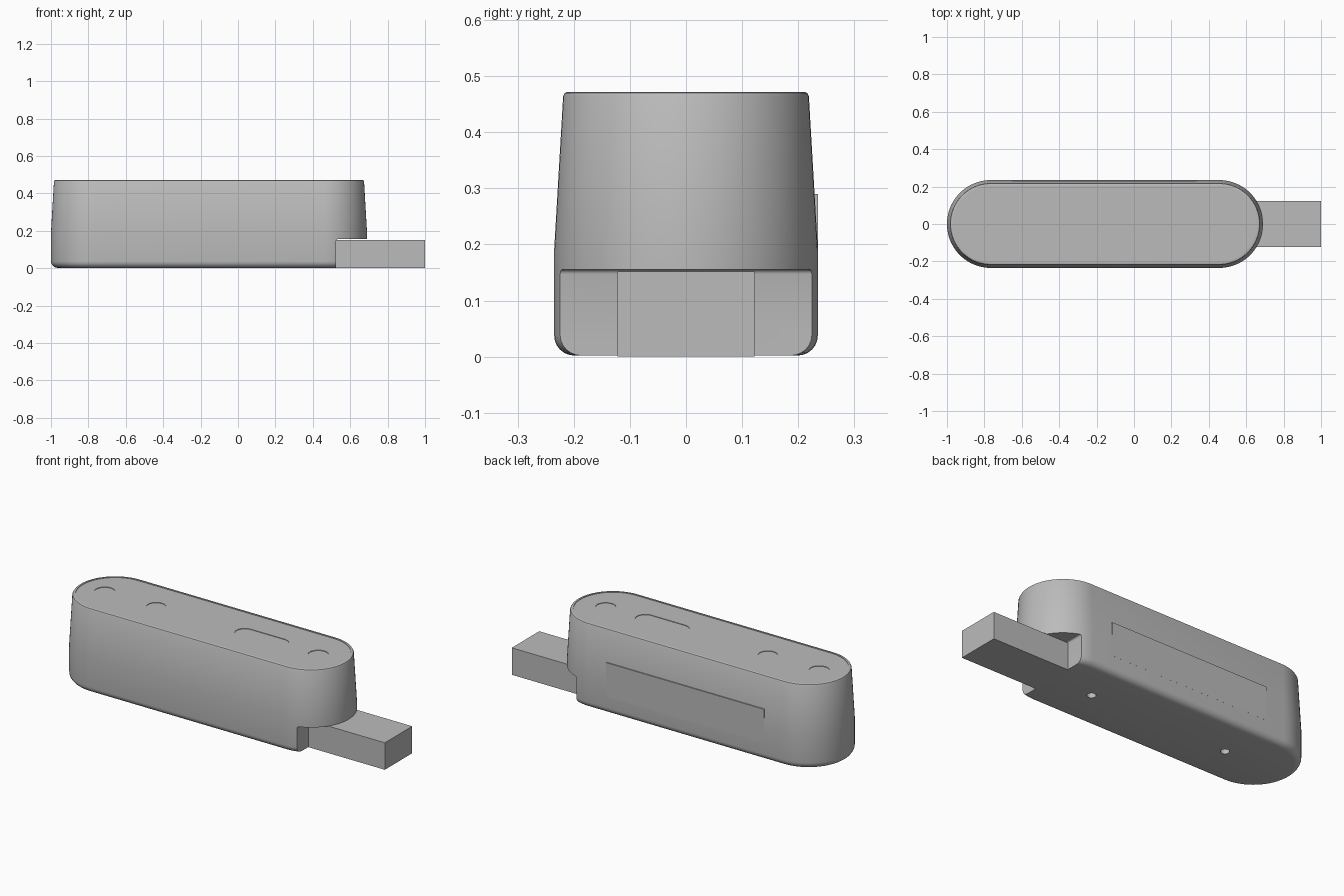
import bpy, bmesh
from math import sin, cos, pi, radians

cube = bpy.data.objects.get("Cube")
if cube:
    bpy.data.objects.remove(cube, do_unlink=True)

grey = bpy.data.materials.new("plain grey")
grey.use_nodes = True
grey.diffuse_color = (0.5, 0.5, 0.5, 1)
grey.node_tree.nodes["Principled BSDF"].inputs["Base Color"].default_value = (0.5, 0.5, 0.5, 1)

MID = -0.155     # body centre along x
HALF = 0.61      # half the distance between the end arc centres
TOP = 0.472


def finish(name, bm):
    bmesh.ops.recalc_face_normals(bm, faces=bm.faces)
    mesh = bpy.data.meshes.new(name)
    bm.to_mesh(mesh)
    bm.free()
    mesh.materials.append(grey)
    obj = bpy.data.objects.new(name, mesh)
    bpy.context.collection.objects.link(obj)
    return obj


def capsule(name, x, half, profile, steps=32):
    """Stack of rounded-end outlines; profile lists (radius, height)."""
    bm = bmesh.new()
    rings = []
    for r, z in profile:
        ring = []
        for side in (1, -1):
            for i in range(steps + 1):
                if half == 0 and i == steps:
                    continue
                a = -pi / 2 + pi * i / steps
                ring.append(bm.verts.new((x + side * (half + r * cos(a)), side * r * sin(a), z)))
        rings.append(ring)
    for low, high in zip(rings, rings[1:]):
        for i in range(len(low)):
            j = (i + 1) % len(low)
            bm.faces.new((low[i], low[j], high[j], high[i]))
    bm.faces.new(rings[0][::-1])
    bm.faces.new(rings[-1])
    return finish(name, bm)


def box(name, low, high):
    bm = bmesh.new()
    bmesh.ops.create_cube(bm, size=1)
    for v in bm.verts:
        v.co = [a + (b - a) * (c + 0.5) for a, b, c in zip(low, high, v.co)]
    return finish(name, bm)


def select(obj):
    bpy.ops.object.select_all(action='DESELECT')
    obj.select_set(True)
    bpy.context.view_layer.objects.active = obj


def cut(target, cutter):
    cutter.hide_render = True
    mod = target.modifiers.new("cut", 'BOOLEAN')
    mod.operation = 'DIFFERENCE'
    mod.solver = 'EXACT'
    mod.object = cutter
    select(target)
    bpy.ops.object.modifier_apply(modifier=mod.name)
    bpy.data.objects.remove(cutter, do_unlink=True)


# Tapered body with a rounded lower edge and a fine top edge
R, TR, E = 0.235, 0.218, 0.036
profile = [(R - E + E * sin(a), 0.002 + E - E * cos(a)) for a in [pi / 2 * i / 6 for i in range(7)]]
profile += [(R, 0.19), (TR + 0.001, TOP - 0.008), (TR - 0.002, TOP - 0.002), (TR - 0.007, TOP)]
body = capsule("body", MID, HALF, profile)

# Notch under the overhanging end, with a softened inner corner
notch = box("notch_cutter", (0.525, -0.4, -0.1), (0.9, 0.4, 0.155))
soft = notch.modifiers.new("soft", 'BEVEL')
soft.width = 0.008
soft.segments = 3
cut(body, notch)

# Shallow top panel, then the button and slot recesses in it
PANEL = TOP - 0.003
cut(body, capsule("panel_cutter", MID, HALF, [(0.203, PANEL), (0.203, TOP + 0.1)]))
for x, half, r in ((-0.83, 0, 0.053), (-0.51, 0, 0.05), (0.148, 0.105, 0.053), (0.5, 0, 0.053)):
    cut(body, capsule("recess_cutter", x, half, [(r, PANEL - 0.003), (r, TOP + 0.1)], 20))

# Screw holes in the base
for x in (0.273, -0.583):
    cut(body, capsule("hole_cutter", x, 0, [(0.023, -0.1), (0.023, 0.12)], 12))

# Flat plate set into the back wall
box("back_plate", (-0.65, 0.2, 0.1), (0.335, 0.2352, 0.29))

# Arm projecting from the notch
box("arm", (0.52, -0.122, 0), (1, 0.122, 0.152))

select(body)
bpy.ops.object.shade_smooth_by_angle(angle=radians(32))
